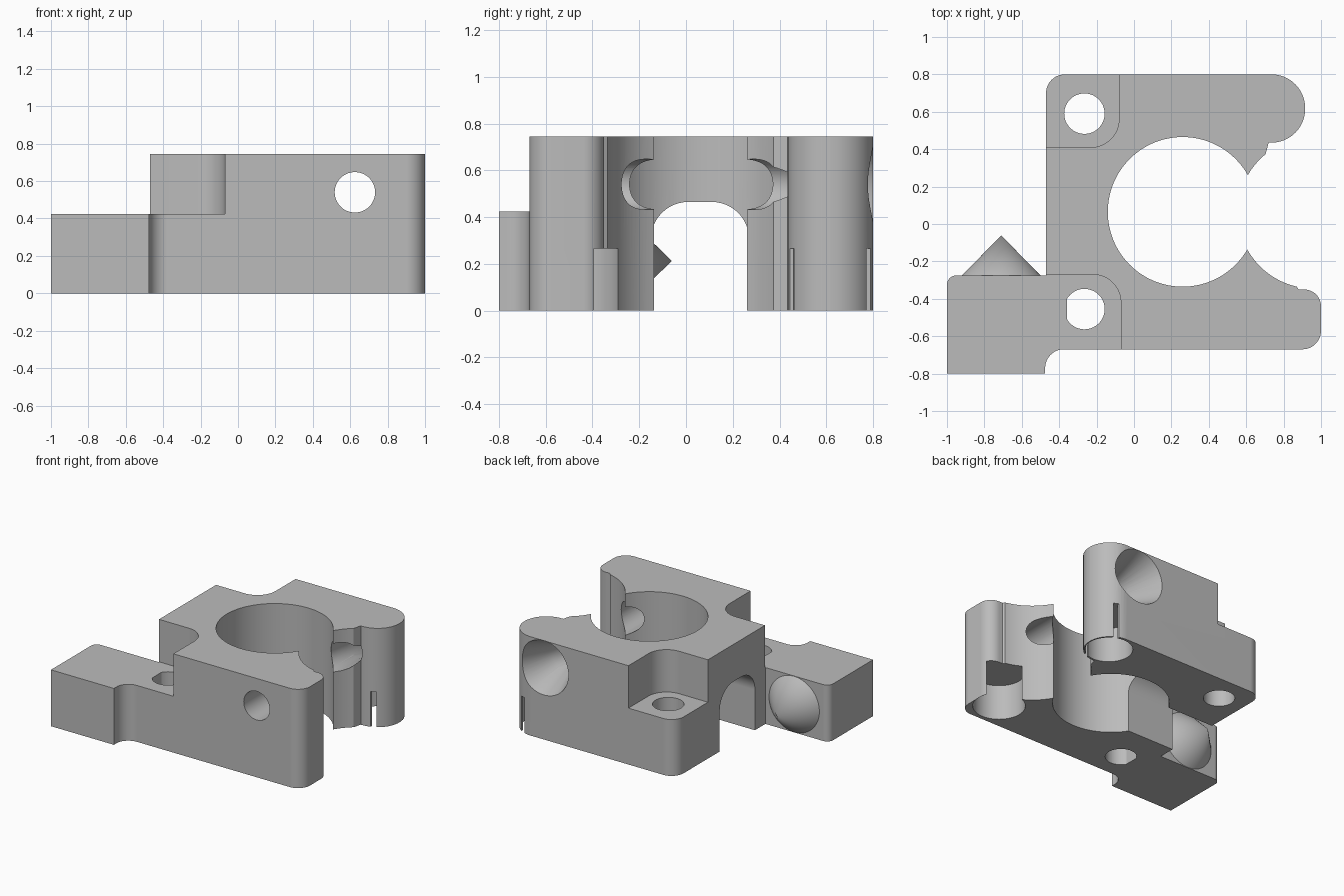
import bpy, bmesh, math
from mathutils import Vector

default = bpy.data.objects.get("Cube")
if default:
    bpy.data.objects.remove(default, do_unlink=True)

grey = bpy.data.materials.new("plain_grey")
grey.use_nodes = True
colour = (0.5, 0.5, 0.5, 1)
grey.diffuse_color = colour
grey.node_tree.nodes["Principled BSDF"].inputs["Base Color"].default_value = colour


def rounded(corners, steps=12):
    """Turn (x, y, radius) corners into an outline with filleted corners."""
    outline = []
    for i, (x, y, r) in enumerate(corners):
        p = Vector((x, y))
        if r == 0:
            outline.append(p)
            continue
        a = (Vector(corners[i - 1][:2]) - p).normalized()
        b = (Vector(corners[(i + 1) % len(corners)][:2]) - p).normalized()
        half = a.angle(b) / 2
        centre = p + (a + b).normalized() * r / math.sin(half)
        start = p + a * r / math.tan(half) - centre
        end = p + b * r / math.tan(half) - centre
        sweep = start.angle_signed(end)
        for k in range(steps + 1):
            t = -sweep * k / steps
            c, s = math.cos(t), math.sin(t)
            outline.append(centre + Vector((start.x * c - start.y * s,
                                            start.x * s + start.y * c)))
    return outline


def circle(x, y, r, sides=72):
    return [Vector((x + r * math.cos(math.tau * k / sides),
                    y + r * math.sin(math.tau * k / sides))) for k in range(sides)]


def finish(name, bm):
    bmesh.ops.recalc_face_normals(bm, faces=bm.faces)
    mesh = bpy.data.meshes.new(name)
    bm.to_mesh(mesh)
    bm.free()
    mesh.materials.append(grey)
    obj = bpy.data.objects.new(name, mesh)
    bpy.context.collection.objects.link(obj)
    return obj


def loft(name, first, last, low, high, axis="z"):
    """Join two matching outlines, set at two heights along an axis."""
    def place(p, h):
        return {"x": (h, p.x, p.y), "y": (p.x, h, p.y), "z": (p.x, p.y, h)}[axis]
    bm = bmesh.new()
    a = [bm.verts.new(place(p, low)) for p in first]
    b = [bm.verts.new(place(p, high)) for p in last]
    bm.faces.new(a)
    bm.faces.new(b)
    for i in range(len(a)):
        bm.faces.new((a[i - 1], a[i], b[i], b[i - 1]))
    return finish(name, bm)


def prism(name, outline, low, high, axis="z"):
    return loft(name, outline, outline, low, high, axis)


def box(x0, x1, y0, y1):
    return [Vector(p) for p in ((x0, y0), (x1, y0), (x1, y1), (x0, y1))]


def activate(obj):
    bpy.ops.object.select_all(action="DESELECT")
    obj.select_set(True)
    bpy.context.view_layer.objects.active = obj


def cut(target, cutter):
    cutter.hide_render = True
    mod = target.modifiers.new("cut", "BOOLEAN")
    mod.operation = "DIFFERENCE"
    mod.solver = "EXACT"
    mod.object = cutter
    activate(target)
    bpy.ops.object.modifier_apply(modifier=mod.name)
    bpy.data.objects.remove(cutter, do_unlink=True)


# Clamp body with side arm and two jaws
body = prism("clamp_body", rounded([
    (-0.47, 0.80, 0.10), (-0.47, -0.275, 0), (-1, -0.275, 0.05), (-1, -0.80, 0),
    (-0.475, -0.80, 0), (-0.475, -0.67, 0.10), (1, -0.67, 0.10), (1, -0.35, 0.09),
    (0.88, -0.35, 0), (0.62, 0.06, 0), (0.72, 0.435, 0),
    (0.915, 0.435, 0.18), (0.915, 0.80, 0.18)]), 0, 0.745)

# Main bore and flared mouth
cut(body, prism("bore", circle(0.26, 0.065, 0.40, 128), -0.1, 0.9))
cut(body, prism("mouth", circle(0.96, 0.06, 0.405, 128), -0.1, 0.9))

# Lowered corner ledges
STEP = 0.425
cut(body, prism("back_ledge", rounded([
    (-0.6, 0.41, 0), (-0.08, 0.41, 0.15), (-0.08, 0.9, 0), (-0.6, 0.9, 0)]), STEP, 0.9))
cut(body, prism("front_ledge", rounded([
    (-1.1, -0.27, 0), (-0.07, -0.27, 0.15), (-0.07, -0.9, 0), (-1.1, -0.9, 0)]), STEP, 0.9))

# Arched tunnel in the side wall
cut(body, prism("tunnel", rounded([
    (-0.15, -0.1, 0), (-0.15, 0.465, 0.16), (0.27, 0.465, 0.16), (0.27, -0.1, 0)]),
    -0.6, 0.2, "x"))

# Mounting holes, the front one with a flat side
cut(body, prism("back_hole", circle(-0.265, 0.59, 0.108), -0.1, 0.9))
flat_side = [p for p in circle(-0.265, -0.455, 0.108) if p.x > -0.36]
cut(body, prism("front_hole", flat_side, -0.1, 0.9))

# Clamping screw hole with deep countersink
cut(body, prism("screw_hole", circle(0.625, 0.54, 0.108), -0.9, 0.9, "y"))
cut(body, loft("countersink", circle(0.625, 0.54, 0.107), circle(0.625, 0.54, 0.212),
               0.55, 0.82, "y"))

# Round pockets under the jaws and the slit in the back jaw
POCKET = 0.265
cut(body, prism("front_pocket", circle(0.82, -0.46, 0.18), -0.1, POCKET))
cut(body, prism("back_pocket", circle(0.742, 0.615, 0.165), -0.1, POCKET))
cut(body, prism("slit", box(0.795, 0.83, 0.38, 0.85), -0.1, POCKET))

# Locating cone on the arm
bm = bmesh.new()
bmesh.ops.create_cone(bm, cap_ends=True, segments=72, radius1=0.211, radius2=0, depth=0.215)
cone = finish("locating_cone", bm)
cone.rotation_euler = (-math.pi / 2, 0, 0)
cone.location = (-0.71, -0.1685, 0.2125)

# Smooth curved walls, crisp edges
for obj in (body, cone):
    activate(obj)
    bpy.ops.object.shade_smooth_by_angle(angle=math.radians(25))
weighted = body.modifiers.new("even_shading", "WEIGHTED_NORMAL")
weighted.keep_sharp = True
